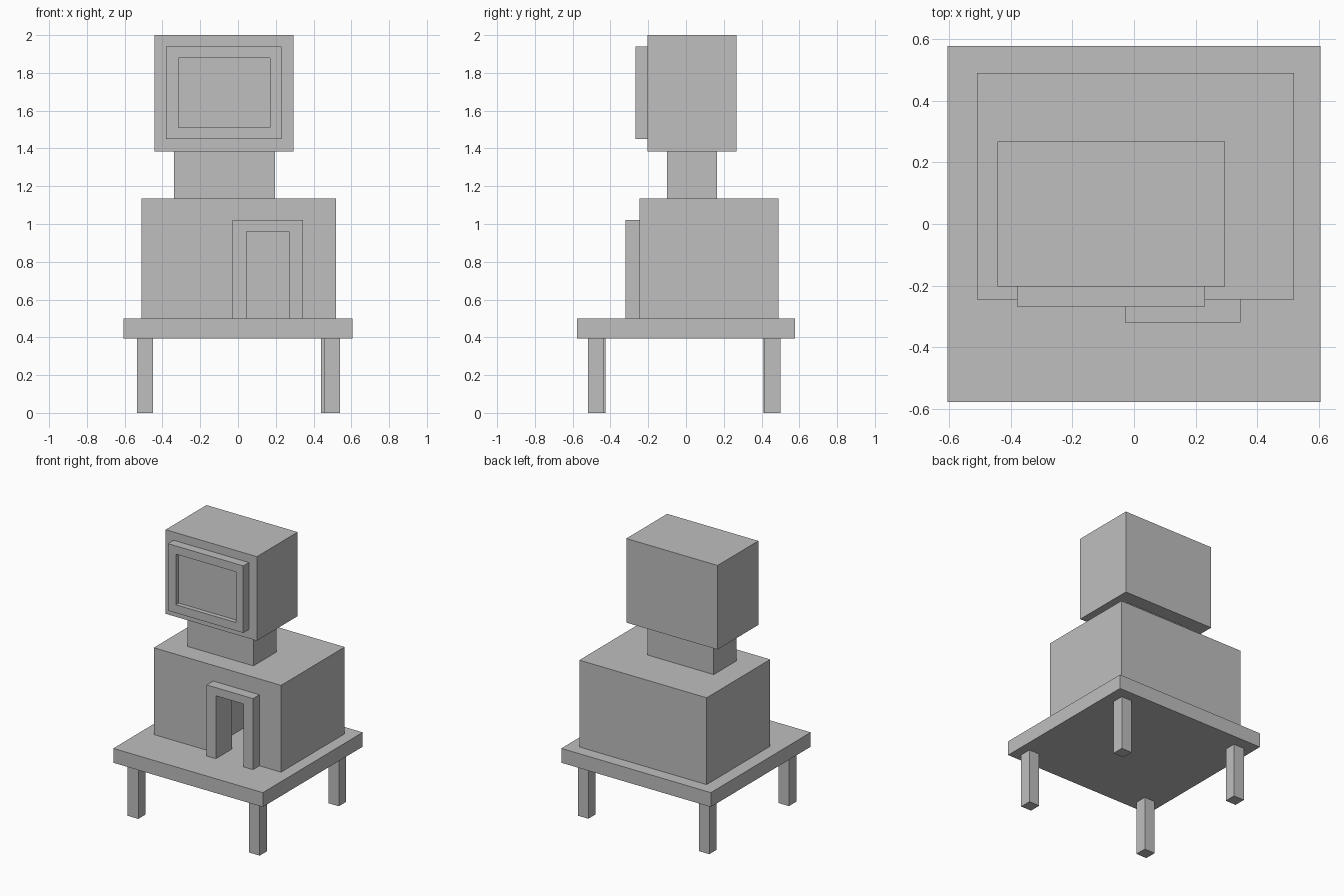
import bpy
import bmesh

cube = bpy.data.objects.get("Cube")
if cube:
    bpy.data.objects.remove(cube, do_unlink=True)

grey = bpy.data.materials.new("plain grey")
grey.use_nodes = True
colour = (0.52, 0.52, 0.52, 1)
grey.diffuse_color = colour
grey.node_tree.nodes["Principled BSDF"].inputs["Base Color"].default_value = colour


def box(name, x, y, z):
    """Flat-faced box spanning the given (low, high) ranges."""
    bm = bmesh.new()
    bmesh.ops.create_cube(bm, size=1)
    for v in bm.verts:
        v.co = [r[0] if c < 0 else r[1] for c, r in zip(v.co, (x, y, z))]
    mesh = bpy.data.meshes.new(name)
    bm.to_mesh(mesh)
    bm.free()
    mesh.materials.append(grey)
    obj = bpy.data.objects.new(name, mesh)
    bpy.context.collection.objects.link(obj)
    return obj


def carve(obj, x, y, z):
    """Cut a box-shaped hole out of an object."""
    cutter = box("cutter", x, y, z)
    cutter.hide_render = True
    mod = obj.modifiers.new("carve", 'BOOLEAN')
    mod.operation = 'DIFFERENCE'
    mod.solver = 'EXACT'
    mod.object = cutter
    bpy.context.view_layer.objects.active = obj
    bpy.ops.object.modifier_apply(modifier=mod.name)
    bpy.data.objects.remove(cutter, do_unlink=True)


# Platform and its four legs
BASE, TOP = 0.395, 0.5
box("platform", (-0.605, 0.605), (-0.577, 0.577), (BASE, TOP))
LEG = 0.085
for name, x, y in (("front_left_leg", 0.455, -0.52),
                   ("front_right_leg", -0.535, -0.51),
                   ("back_left_leg", 0.44, 0.415),
                   ("back_right_leg", -0.535, 0.41)):
    box(name, (x, x + LEG), (y, y + LEG), (0, BASE))

# Hollow body with a doorway
door_x, door_z = (0.045, 0.27), (TOP - 0.05, 0.96)
body = box("body", (-0.51, 0.52), (-0.245, 0.49), (TOP, 1.135))
carve(body, (-0.08, 0.41), (-0.135, 0.38), (TOP - 0.05, 1.02))
carve(body, door_x, (-0.4, -0.1), door_z)

# Door surround
surround = box("door_surround", (-0.03, 0.345), (-0.32, -0.245), (TOP, 1.02))
carve(surround, door_x, (-0.4, -0.2), door_z)

# Neck and head
box("neck", (-0.34, 0.195), (-0.1, 0.165), (1.135, 1.385))
box("head", (-0.443, 0.295), (-0.203, 0.268), (1.385, 2))

# Raised frame with a recessed screen
frame = box("screen_frame", (-0.38, 0.23), (-0.268, -0.203), (1.45, 1.94))
carve(frame, (-0.315, 0.17), (-0.4, -0.235), (1.51, 1.88))
